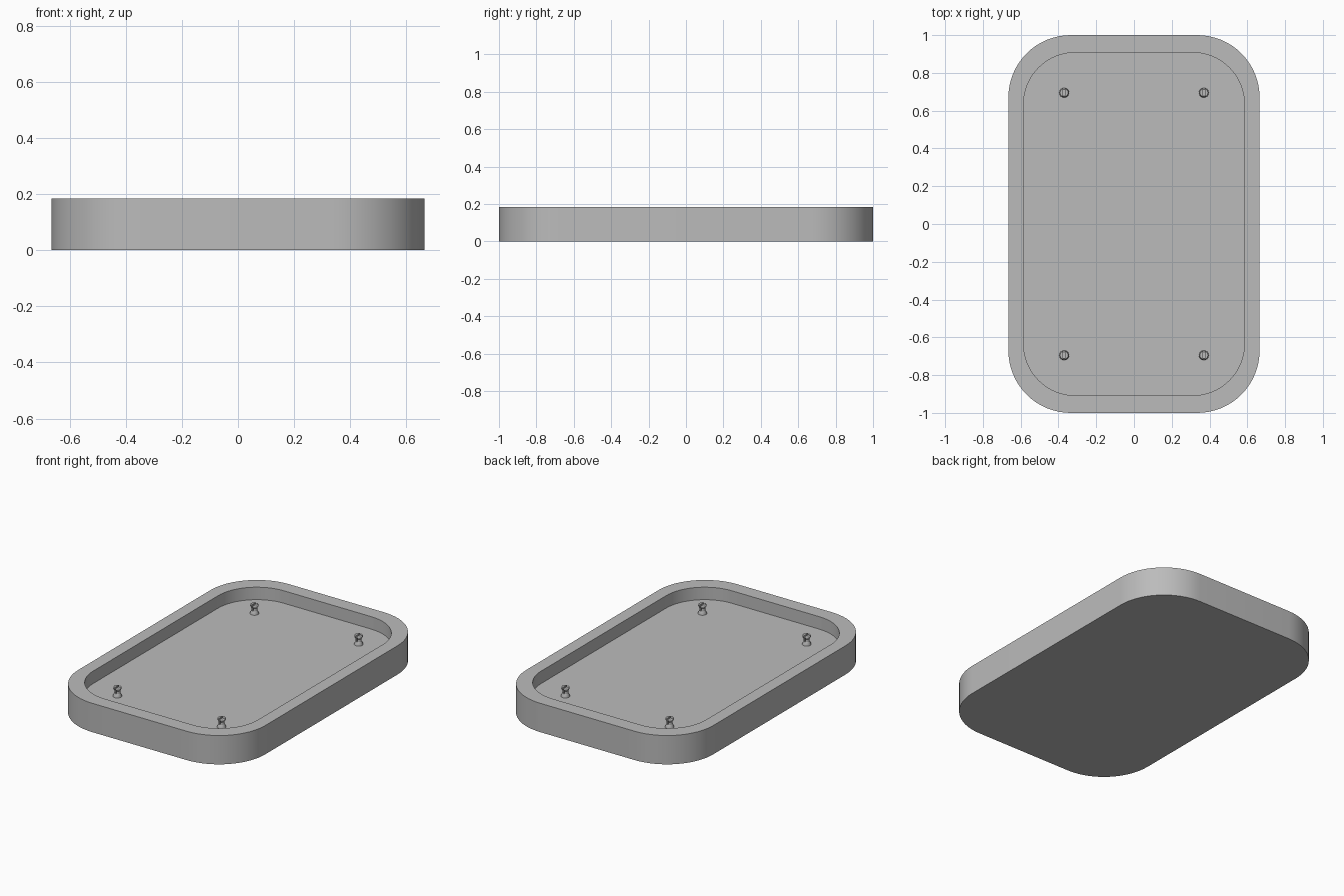
import bpy, bmesh, math

cube = bpy.data.objects.get("Cube")
if cube:
    bpy.data.objects.remove(cube, do_unlink=True)

grey = bpy.data.materials.new("plain_grey")
grey.use_nodes = True
colour = (0.5, 0.5, 0.5, 1)
grey.diffuse_color = colour
grey.node_tree.nodes["Principled BSDF"].inputs["Base Color"].default_value = colour

HEIGHT, FLOOR = 0.185, 0.105


def finish(bm, name):
    bmesh.ops.recalc_face_normals(bm, faces=bm.faces)
    mesh = bpy.data.meshes.new(name)
    bm.to_mesh(mesh)
    bm.free()
    mesh.materials.append(grey)
    obj = bpy.data.objects.new(name, mesh)
    bpy.context.collection.objects.link(obj)
    bpy.ops.object.select_all(action="DESELECT")
    obj.select_set(True)
    bpy.context.view_layer.objects.active = obj
    bpy.ops.object.shade_smooth_by_angle(angle=math.radians(30))
    return obj


def rounded_loop(bm, half_x, half_y, radius, z, steps=16):
    verts = []
    for corner, (sx, sy) in enumerate([(1, 1), (-1, 1), (-1, -1), (1, -1)]):
        for i in range(steps + 1):
            a = (corner + i / steps) * math.pi / 2
            verts.append(bm.verts.new((sx * (half_x - radius) + radius * math.cos(a),
                                       sy * (half_y - radius) + radius * math.sin(a), z)))
    return verts


def bridge(bm, lower, upper):
    n = len(lower)
    for i in range(n):
        j = (i + 1) % n
        bm.faces.new((lower[i], lower[j], upper[j], upper[i]))


# Tray: outer wall, flat rim, inner wall and recessed floor
bm = bmesh.new()
outer, inner = (0.665, 1.0, 0.33), (0.585, 0.908, 0.275)
loops = [rounded_loop(bm, *outer, 0), rounded_loop(bm, *outer, HEIGHT),
         rounded_loop(bm, *inner, HEIGHT), rounded_loop(bm, *inner, FLOOR)]
for lower, upper in zip(loops, loops[1:]):
    bridge(bm, lower, upper)
bm.faces.new(loops[0])
bm.faces.new(loops[-1])
finish(bm, "tray")


def lathe(bm, profile, sides=24):
    rings = [[bm.verts.new((r * math.cos(2 * math.pi * i / sides),
                            r * math.sin(2 * math.pi * i / sides), z))
              for i in range(sides)] for r, z in profile]
    for lower, upper in zip(rings, rings[1:]):
        bridge(bm, lower, upper)
    bm.faces.new(rings[0])
    bm.faces.new(rings[-1])


# Snap pegs: flared foot, then two prongs parted by a slot
foot = [(0.026, -0.005), (0.026, 0.004), (0.018, 0.022)]
prong = [(0.018, 0.022), (0.017, 0.038), (0.025, 0.05), (0.025, 0.056), (0.021, 0.062)]
for px, side in ((0.37, "left"), (-0.37, "right")):
    for py, end in ((-0.695, "front"), (0.695, "back")):
        bm = bmesh.new()
        lathe(bm, foot)
        obj = finish(bm, f"peg_foot_{end}_{side}")
        obj.location = (px, py, FLOOR)
        bm = bmesh.new()
        lathe(bm, prong)
        cut = bmesh.ops.bisect_plane(bm, geom=bm.verts[:] + bm.edges[:] + bm.faces[:],
                                     plane_co=(0.005, 0, 0), plane_no=(1, 0, 0), clear_inner=True)
        edges = [e for e in cut["geom_cut"] if isinstance(e, bmesh.types.BMEdge)]
        bmesh.ops.contextual_create(bm, geom=edges)
        obj = finish(bm, f"peg_prongs_{end}_{side}")
        obj.location = (px, py, FLOOR)
        obj.modifiers.new("other_prong", "MIRROR")
